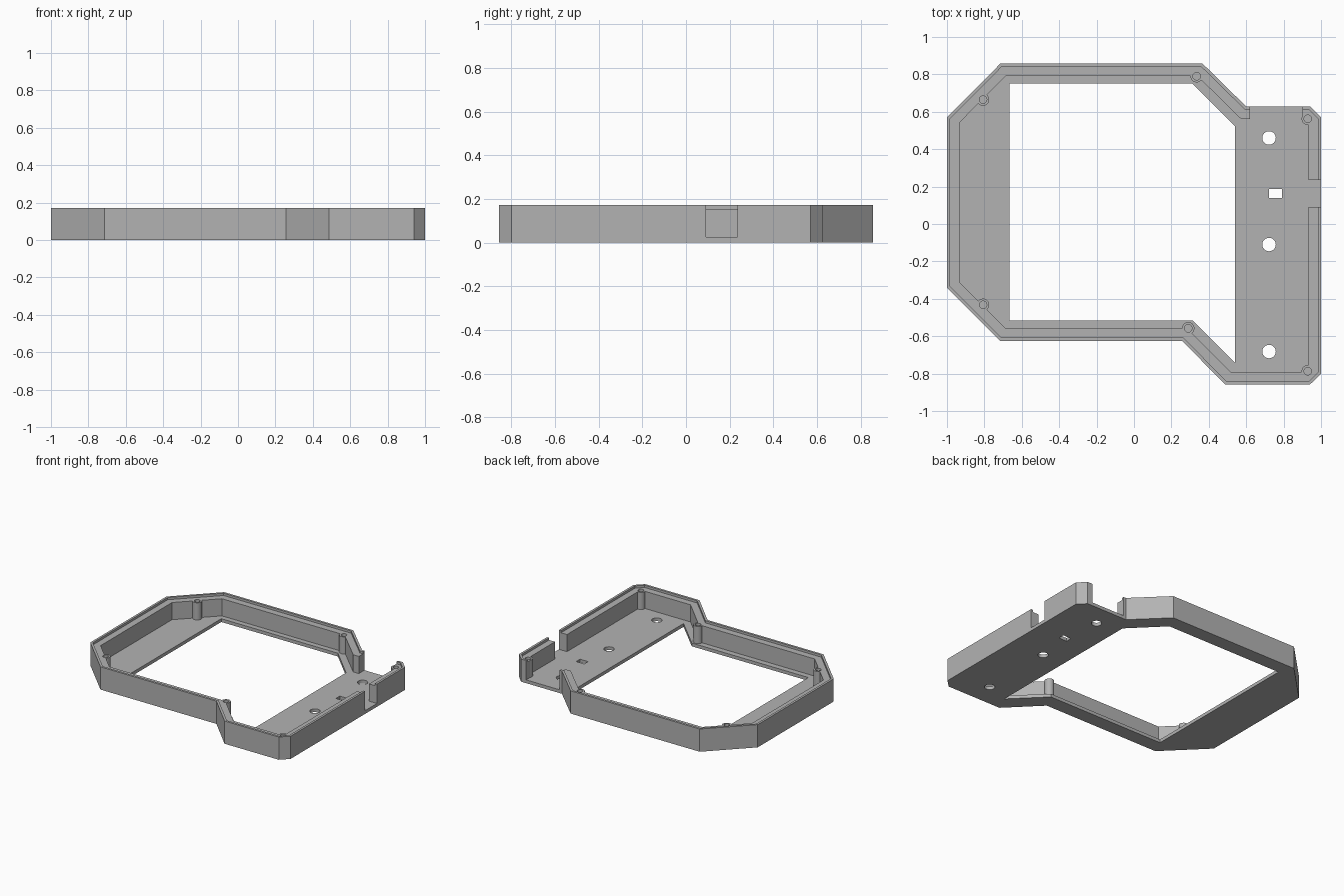
import bpy
import bmesh
from math import cos, sin, tau
from mathutils import Vector

cube = bpy.data.objects.get("Cube")
if cube:
    bpy.data.objects.remove(cube, do_unlink=True)

HEIGHT, FLOOR, LEDGE = 0.172, 0.025, 0.155
WALL, LIP = 0.067, 0.017

grey = bpy.data.materials.new("plain grey")
grey.use_nodes = True
grey.diffuse_color = (0.45, 0.45, 0.45, 1)
grey.node_tree.nodes["Principled BSDF"].inputs["Base Color"].default_value = grey.diffuse_color


def prism(name, points, z0, z1):
    """Upright solid from a counter-clockwise plan."""
    bm = bmesh.new()
    face = bm.faces.new([bm.verts.new((x, y, z0)) for x, y in points])
    top = bmesh.ops.extrude_face_region(bm, geom=[face])["geom"]
    bmesh.ops.translate(bm, vec=(0, 0, z1 - z0),
                        verts=[v for v in top if isinstance(v, bmesh.types.BMVert)])
    bmesh.ops.recalc_face_normals(bm, faces=bm.faces)
    mesh = bpy.data.meshes.new(name)
    bm.to_mesh(mesh)
    bm.free()
    mesh.materials.append(grey)
    obj = bpy.data.objects.new(name, mesh)
    bpy.context.collection.objects.link(obj)
    return obj


def rect(x0, x1, y0, y1):
    return [(x0, y0), (x1, y0), (x1, y1), (x0, y1)]


def circle(x, y, r, n=32):
    return [(x + r * cos(tau * i / n), y + r * sin(tau * i / n)) for i in range(n)]


def inset(points, d):
    """Move every edge of the plan inwards by d, with mitred corners."""
    pts = [Vector(p) for p in points]
    result = []
    for i, p in enumerate(pts):
        a = (p - pts[i - 1]).normalized()
        b = (pts[(i + 1) % len(pts)] - p).normalized()
        na, nb = Vector((-a.y, a.x)), Vector((-b.y, b.x))
        result.append(tuple(p + (na + nb) * d / (1 + na.dot(nb))))
    return result


def combine(target, tool, operation):
    mod = target.modifiers.new(operation, 'BOOLEAN')
    mod.operation, mod.solver, mod.object = operation, 'EXACT', tool
    bpy.context.view_layer.objects.active = target
    bpy.ops.object.modifier_apply(modifier=mod.name)
    bpy.data.objects.remove(tool, do_unlink=True)


def cut(points, z0, z1=0.3):
    combine(tray, prism("cutter", points, z0, z1), 'DIFFERENCE')


# Tray shell with a raised outer lip
outline = [(-1, -0.34), (-0.715, -0.625), (0.257, -0.625), (0.487, -0.857),
           (0.942, -0.857), (1, -0.8), (1, 0.57), (0.942, 0.628),
           (0.6, 0.628), (0.367, 0.857), (-0.715, 0.857), (-1, 0.57)]
tray = prism("case_tray", outline, 0, HEIGHT)
cut(inset(outline, WALL), FLOOR)
cut(inset(outline, LIP), LEDGE)

# Large opening in the floor
cut([(-0.665, -0.515), (0.312, -0.515), (0.54, -0.742), (0.54, 0.522),
     (0.312, 0.75), (-0.665, 0.75)], -0.1)

# Gaps in the side and back walls
cut(rect(0.9, 1.1, 0.092, 0.235), FLOOR)
cut(rect(0.62, 0.9, 0.5, 0.7), FLOOR)

# Screw posts with blind holes
posts = [(-0.807, 0.665), (-0.807, -0.432), (0.335, 0.79), (0.29, -0.558),
         (0.929, 0.563), (0.929, -0.787)]
for x, y in posts:
    combine(tray, prism("post", circle(x, y, 0.033), 0.01, LEDGE), 'UNION')
for x, y in posts:
    cut(circle(x, y, 0.02), 0.04)

# Round and square holes through the floor
for y in (0.46, -0.11, -0.682):
    cut(circle(0.722, y, 0.036), -0.1)
cut(rect(0.722, 0.79, 0.14, 0.187), -0.1)

bpy.ops.object.select_all(action='DESELECT')
tray.select_set(True)
bpy.context.view_layer.objects.active = tray
bpy.ops.object.shade_smooth_by_angle()
